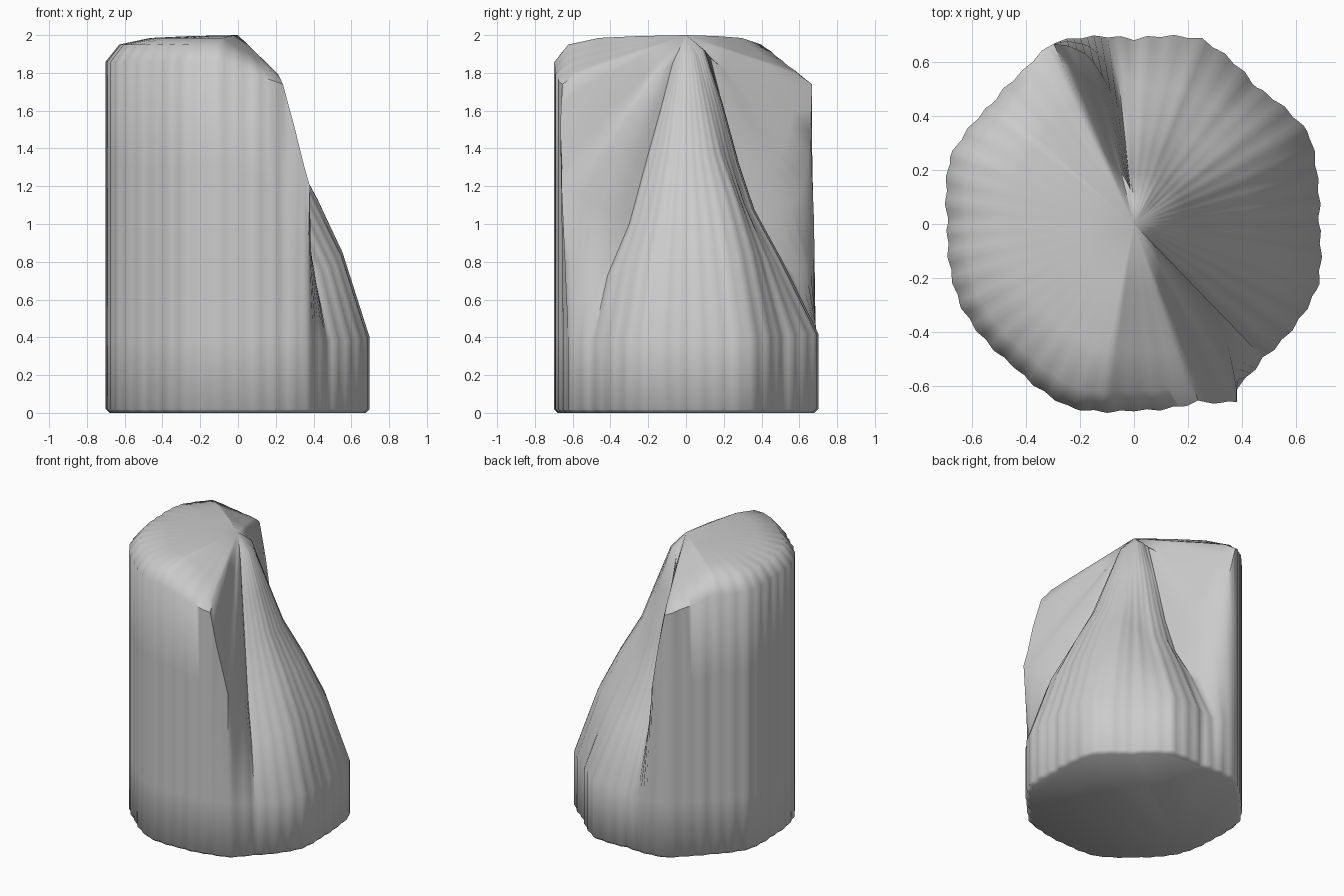
import bpy, bmesh, math

if "Cube" in bpy.data.objects:
    bpy.data.objects.remove(bpy.data.objects["Cube"])

# Vertical profiles (radius, height) from below the summit to the foot
plateau = [(.25, 1.995), (.46, 1.985), (.62, 1.95), (.69, 1.86), (.69, 1.3), (.69, .4)]
edge = [(.27, 1.91), (.48, 1.84), (.62, 1.79), (.69, 1.74), (.69, 1.2), (.69, .4)]
front_cliff = [(.22, 1.78), (.42, 1.56), (.60, 1.36), (.74, 1.2), (.72, .8), (.70, .4)]
valley = [(.10, 1.85), (.19, 1.6), (.28, 1.37), (.42, 1.0), (.58, .73), (.69, .38)]
slope = [(.10, 1.89), (.20, 1.62), (.29, 1.37), (.42, 1.13), (.55, .85), (.69, .4)]
ridge = [(.10, 1.92), (.19, 1.65), (.28, 1.32), (.36, 1.08), (.51, .8), (.69, .42)]
gully = [(.13, 1.88), (.20, 1.6), (.28, 1.27), (.37, 1.0), (.54, .72), (.69, .38)]
back_cliff = [(.20, 1.82), (.36, 1.58), (.52, 1.37), (.63, 1.17), (.67, .8), (.69, .4)]

# Where each profile sits around the axis (degrees)
sectors = [(-220, plateau), (-100, plateau), (-70, edge), (-60, front_cliff),
           (-46, valley), (-10, slope), (40, slope), (62, ridge), (85, ridge),
           (96, gully), (105, back_cliff), (114, edge), (140, plateau)]

# Rounded-polygon plan outline (degrees, radius)
outline = [(-220, .69), (-200, .725), (-180, .69), (-155, .71), (-130, .69),
           (-109, .72), (-90, .69), (-70, .70), (-60, .71), (-46, .69),
           (-19, .72), (0, .685), (14, .70), (27, .73), (48, .68), (70, .73),
           (90, .685), (114, .735), (126, .70), (140, .69)]


def bracket(keys, a):
    for (a0, v0), (a1, v1) in zip(keys, keys[1:]):
        if a <= a1:
            return v0, v1, (a - a0) / (a1 - a0)
    return keys[-1][1], keys[-1][1], 0


def column(a, ripple):
    r0, r1, t = bracket(outline, a)
    scale = (r0 + (r1 - r0) * t) / .69
    p, q, t = bracket(sectors, a)
    pts = [((u[0] + (v[0] - u[0]) * t), u[1] + (v[1] - u[1]) * t) for u, v in zip(p, q)]
    foot = pts[-1][0]
    pts += [(foot, .02), (foot - .02, 0)]
    # the plan outline only takes hold towards the rim
    return [(r * (1 + (scale - 1) * min(1, r / .69)) + ripple * r, z) for r, z in pts]


# Rock body: rings of blended profiles closed at summit and base
COLS = 180
bm = bmesh.new()
grid = []
for i in range(COLS):
    a = -220 + i * 360 / COLS
    c, s = math.cos(math.radians(a)), math.sin(math.radians(a))
    ripple = .006 * math.sin(i * math.pi / 2)
    grid.append([bm.verts.new((r * c, r * s, z)) for r, z in column(a, ripple)])
summit = bm.verts.new((0, 0, 2))
for i in range(COLS):
    g, h = grid[i], grid[(i + 1) % COLS]
    bm.faces.new((summit, g[0], h[0]))
    for j in range(len(g) - 1):
        bm.faces.new((g[j], g[j + 1], h[j + 1], h[j]))
bm.faces.new([g[-1] for g in reversed(grid)])
bmesh.ops.recalc_face_normals(bm, faces=bm.faces[:])
mesh = bpy.data.meshes.new("rock_pillar")
bm.to_mesh(mesh)
bm.free()
rock = bpy.data.objects.new("rock_pillar", mesh)
bpy.context.collection.objects.link(rock)

# Smooth shading with crisp breaks
bpy.context.view_layer.objects.active = rock
rock.select_set(True)
bpy.ops.object.shade_smooth_by_angle(angle=math.radians(50))
